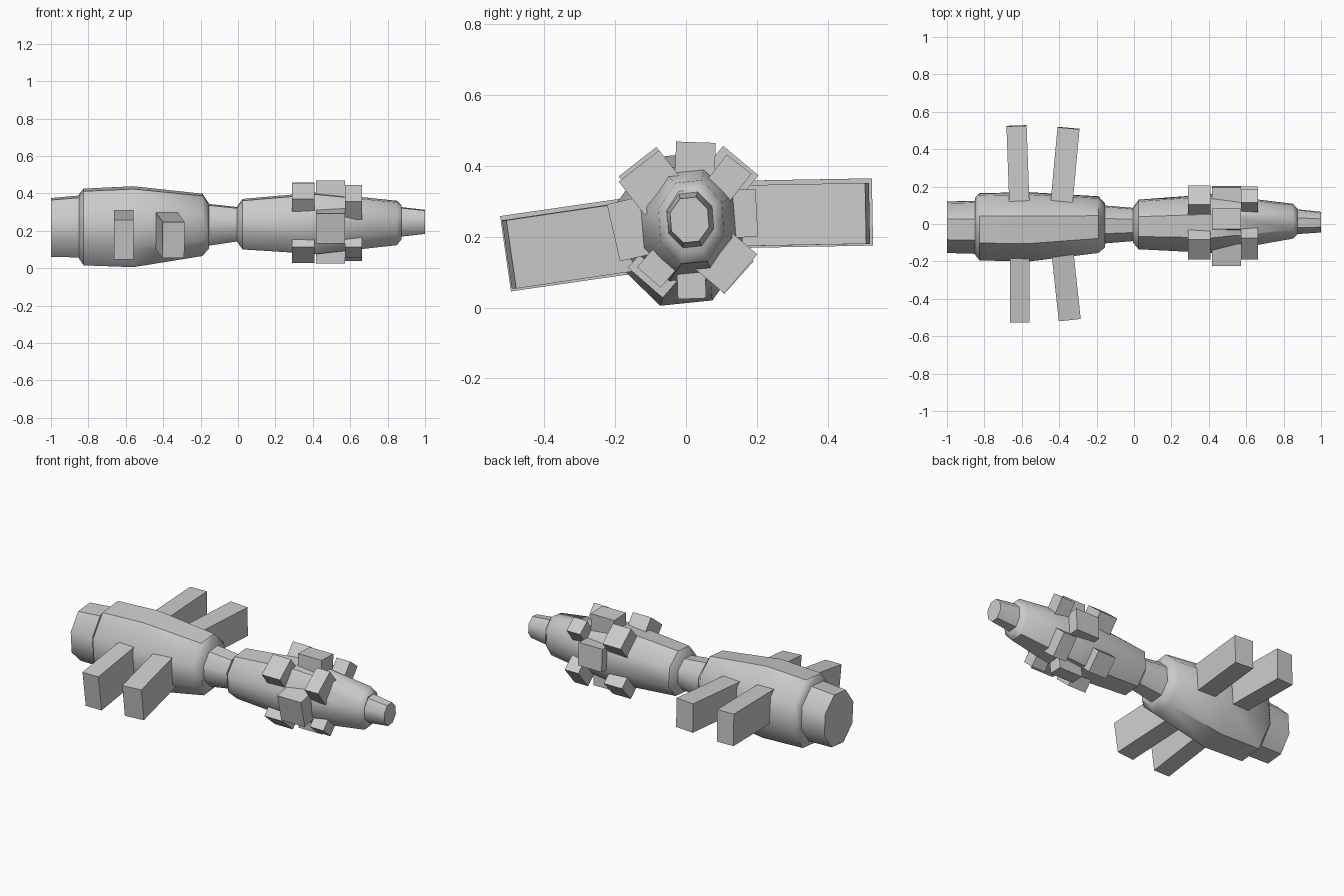
import bpy, bmesh
from math import cos, sin, radians
from mathutils import Vector, Matrix

if "Cube" in bpy.data.objects:
    bpy.data.objects.remove(bpy.data.objects["Cube"])


def to_object(name, bm):
    bmesh.ops.recalc_face_normals(bm, faces=bm.faces)
    me = bpy.data.meshes.new(name)
    bm.to_mesh(me)
    bm.free()
    ob = bpy.data.objects.new(name, me)
    bpy.context.collection.objects.link(ob)
    return ob


def hull(name, sections, smooth=True):
    """Eight-sided loft along x; each section is (x, ymin, ymax, zmin, zmax)."""
    bm = bmesh.new()
    ang = [radians(27.5 + 45 * i) for i in range(8)]
    m = max(abs(cos(a)) for a in ang)
    rings = []
    for x, y0, y1, z0, z1 in sections:
        ry, rz = (y1 - y0) / 2 / m, (z1 - z0) / 2 / m
        rings.append([bm.verts.new((x, (y0 + y1) / 2 + ry * cos(a),
                                    (z0 + z1) / 2 + rz * sin(a))) for a in ang])
    for r, s in zip(rings, rings[1:]):
        for i in range(8):
            j = (i + 1) % 8
            bm.faces.new((r[i], r[j], s[j], s[i]))
    bm.faces.new(rings[0])
    bm.faces.new(rings[-1])
    ob = to_object(name, bm)
    bpy.ops.object.select_all(action='DESELECT')
    ob.select_set(True)
    bpy.context.view_layer.objects.active = ob
    if smooth:
        bpy.ops.object.shade_smooth_by_angle(angle=radians(45))


def box(name, center, axes, size):
    """Box with the given local axes and side lengths."""
    bm = bmesh.new()
    mat = Matrix([a * s for a, s in zip(axes, size)]).transposed().to_4x4()
    bmesh.ops.create_cube(bm, size=1, matrix=Matrix.Translation(center) @ mat)
    to_object(name, bm)


# Main hulls, neck and end pieces
hull("rear_cap", [(-1, -.155, .12, .06, .375), (-.83, -.16, .125, .057, .39)])
hull("rear_hull", [(-.85, -.165, .14, .05, .395), (-.825, -.195, .165, .015, .425),
                   (-.56, -.2, .17, .005, .438), (-.19, -.155, .148, .065, .398),
                   (-.155, -.125, .11, .105, .345)])
hull("neck", [(-.17, -.105, .1, .118, .345), (.01, -.09, .085, .145, .325)])
hull("front_hull", [(-.005, -.1, .09, .14, .33), (.025, -.135, .13, .1, .37),
                    (.42, -.155, .16, .075, .405), (.85, -.078, .108, .123, .36),
                    (.875, -.055, .08, .155, .335)])
hull("nose", [(.86, -.055, .08, .167, .328), (1, -.045, .065, .183, .312)])

# Side arms: inner end centre, outer end centre, width, height
arms = [((-.61, -.08, .214), (-.61, -.51, .152), .105, .215),
        ((-.39, -.08, .212), (-.345, -.5, .15), .118, .195),
        ((-.612, .08, .262), (-.628, .525, .27), .108, .19),
        ((-.39, .08, .258), (-.35, .513, .266), .118, .172)]
for n, (a, b, w, h) in enumerate(arms):
    a, b = Vector(a), Vector(b)
    d = (b - a).normalized()
    side = d.cross(Vector((0, 0, 1))).normalized()
    box(f"side_arm_{n + 1}", (a + b) / 2, (side, d, side.cross(d)),
        (w, (b - a).length, h))

# Blocks around the front hull: x range, then (outer y, outer z, angle, width)
rows = [((.29, .41), [(-.137, .412, 128, .135), (.155, .415, 50, .13),
                      (.15, .085, -42, .125), (-.115, .07, 229, .13)]),
        ((.417, .573), [(.028, .467, 88, .112), (-.205, .211, 193, .165),
                        (.2, .268, 3, .135), (.017, .025, 272, .08)]),
        ((.573, .663), [(-.133, .4, 128, .145), (.15, .405, 52, .088),
                        (.155, .095, -40, .145), (-.105, .085, 229, .088)])]
for r, ((x0, x1), blocks) in enumerate(rows):
    for n, (y, z, deg, w) in enumerate(blocks):
        out = Vector((0, cos(radians(deg)), sin(radians(deg))))
        along = Vector((1, 0, 0))
        box(f"block_row{r + 1}_{n + 1}", Vector(((x0 + x1) / 2, y, z)) - out * .06,
            (along, out, along.cross(out)), (x1 - x0, .12, w))
